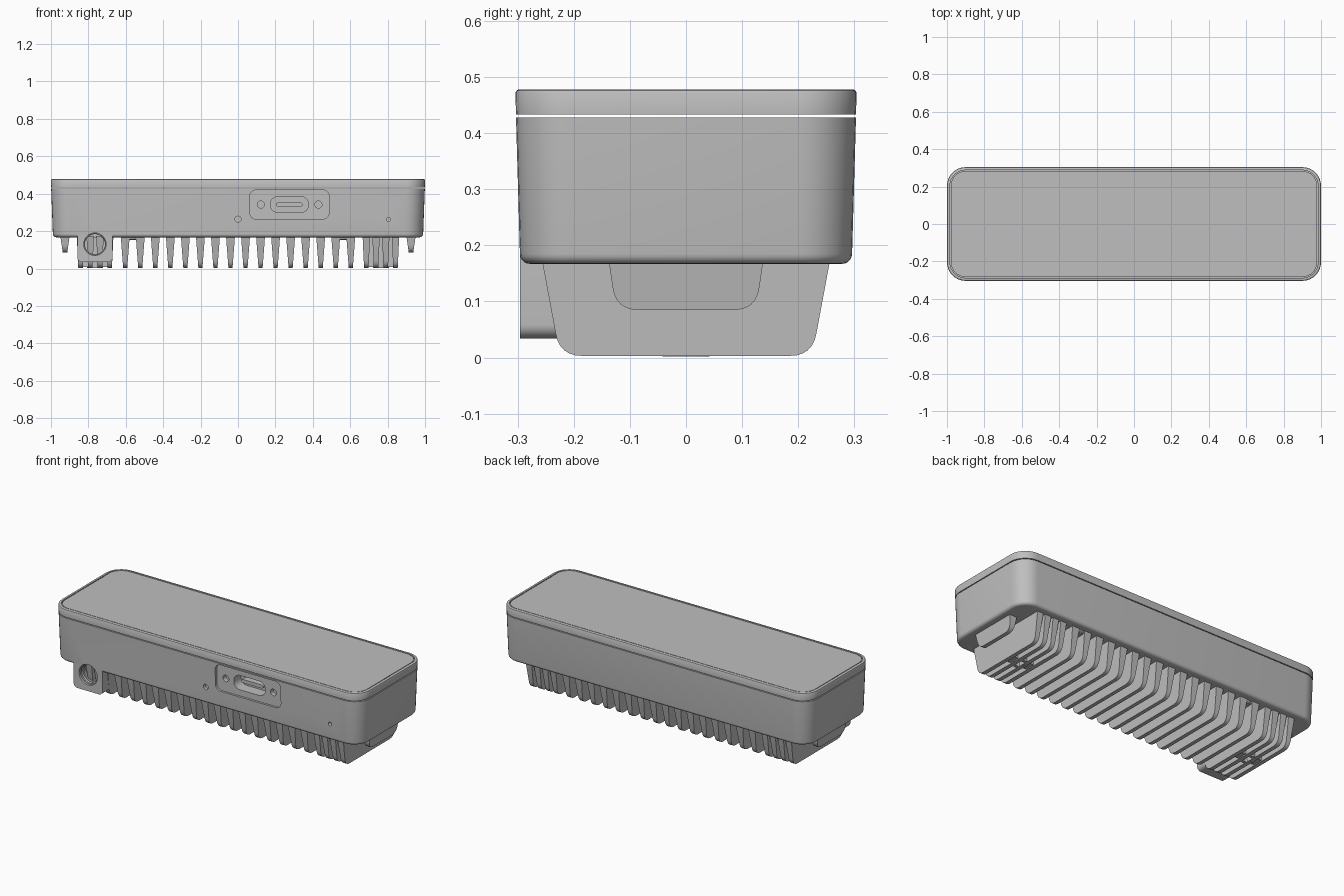
import bpy, math
from mathutils import Vector

cube = bpy.data.objects.get("Cube")
if cube:
    bpy.data.objects.remove(cube, do_unlink=True)

grey = bpy.data.materials.new("Satin grey")
grey.use_nodes = True
colour = (0.52, 0.52, 0.52, 1)
grey.diffuse_color = colour
grey.node_tree.nodes["Principled BSDF"].inputs["Base Color"].default_value = colour


def rounded(hx, hy, r, n=8):
    """Counter-clockwise outline of a rounded rectangle."""
    pts = []
    for k, (sx, sy) in enumerate(((1, 1), (-1, 1), (-1, -1), (1, -1))):
        for i in range(n + 1):
            a = math.pi / 2 * (k + i / n)
            pts.append((sx * (hx - r) + r * math.cos(a), sy * (hy - r) + r * math.sin(a)))
    return pts


def loft(name, rings):
    """Skin equal-length closed rings and cap both ends."""
    n = len(rings[0])
    faces = [list(range(n))[::-1], [(len(rings) - 1) * n + i for i in range(n)]]
    for k in range(len(rings) - 1):
        for i in range(n):
            j = (i + 1) % n
            faces.append([k * n + i, k * n + j, (k + 1) * n + j, (k + 1) * n + i])
    mesh = bpy.data.meshes.new(name)
    mesh.from_pydata([v for ring in rings for v in ring], [], faces)
    mesh.materials.append(grey)
    ob = bpy.data.objects.new(name, mesh)
    bpy.context.collection.objects.link(ob)
    return ob


def stack(name, levels, centre=(0, 0)):
    """Rounded slabs stacked in z; each level is (half x, half y, radius, z)."""
    return loft(name, [[(centre[0] + x, centre[1] + y, z) for x, y in rounded(hx, hy, r)]
                       for hx, hy, r, z in levels])


def front_prism(name, x, z, hx, hz, r, y0, y1):
    """Rounded prism running along y, from y0 (front) to y1 (back)."""
    return loft(name, [[(x + a, y, z + b) for a, b in rounded(hx, hz, r)] for y in (y1, y0)])


def boolean(ob, tool, operation):
    mod = ob.modifiers.new("Cut", 'BOOLEAN')
    mod.operation, mod.object, mod.solver = operation, tool, 'EXACT'
    bpy.context.view_layer.objects.active = ob
    bpy.ops.object.modifier_apply(modifier=mod.name)
    bpy.data.objects.remove(tool, do_unlink=True)


def smooth(ob):
    bpy.ops.object.select_all(action='DESELECT')
    ob.select_set(True)
    bpy.context.view_layer.objects.active = ob
    bpy.ops.object.shade_smooth_by_angle(angle=math.radians(30))


def fin(name, x, top_y, low_y, low_z, top_t, low_t, r=0.04):
    """Cooling fin: rounded trapezoid across y, thinning towards its lower edge."""
    top_z = 0.175
    side = Vector((low_y - top_y, low_z - top_z)).normalized()
    corner = Vector((low_y, low_z))
    a, b = corner - side * r, corner - Vector((r, 0))
    half = [Vector((top_y, top_z))]
    for i in range(7):
        t = i / 6
        half.append(a * (1 - t) ** 2 + corner * 2 * t * (1 - t) + b * t * t)
    outline = half + [Vector((-p.x, p.y)) for p in reversed(half)]

    def ring(s):
        return [(x + s * (low_t + (top_t - low_t) * (z - low_z) / (top_z - low_z)), y, z)
                for y, z in outline]
    return loft(name, [ring(1), ring(-1)])


# Main housing, slightly drafted, with a rounded lower edge
levels = []
for i in range(6):
    a = math.pi / 2 * i / 5
    d = 0.018 * (1 - math.sin(a))
    levels.append((0.99 - d, 0.296 - d, 0.095 - d, 0.167 + 0.018 * (1 - math.cos(a))))
levels.append((0.999, 0.303, 0.1, 0.428))
housing = stack("housing", levels)

# Cable entry merged into the housing, with a through bore
gland_x, gland_z = -0.765, 0.13
boolean(housing, front_prism("entry_block", gland_x, 0.125, 0.094, 0.091, 0.025, -0.2955, -0.17), 'UNION')
boolean(housing, front_prism("entry_bore", gland_x, gland_z, 0.06, 0.06, 0.06, -0.4, -0.168), 'DIFFERENCE')

# Connector recess, port slot, screw holes and indicator holes
for x, z, hx, hz, r, depth in ((0.275, 0.342, 0.212, 0.078, 0.035, -0.286),
                               (0.275, 0.342, 0.102, 0.042, 0.04, -0.22),
                               (0.122, 0.342, 0.019, 0.019, 0.019, -0.26),
                               (0.430, 0.342, 0.019, 0.019, 0.019, -0.26),
                               (0.0, 0.264, 0.016, 0.016, 0.016, -0.28),
                               (0.805, 0.262, 0.011, 0.011, 0.011, -0.27)):
    boolean(housing, front_prism("hole_cutter", x, z, hx, hz, r, -0.4, depth), 'DIFFERENCE')
smooth(housing)

# Port tongue inside the slot
smooth(front_prism("port_tongue", 0.275, 0.342, 0.07, 0.01, 0.008, -0.262, -0.21))

# Thread rings inside the bore
for i in range(4):
    bpy.ops.mesh.primitive_torus_add(major_radius=0.06, minor_radius=0.006, major_segments=32,
                                     minor_segments=6, rotation=(math.pi / 2, 0, 0),
                                     location=(gland_x, -0.278 + 0.026 * i, gland_z))
    ring = bpy.context.object
    ring.name = "bore_thread"
    ring.data.materials.append(grey)
    smooth(ring)

# Lid floating over a thin seam, with a groove around the top panel
smooth(stack("lid", [(0.999, 0.303, 0.1, 0.433), (1.0, 0.304, 0.1, 0.472), (0.998, 0.302, 0.098, 0.476),
                     (0.994, 0.298, 0.094, 0.478), (0.984, 0.288, 0.084, 0.478),
                     (0.984, 0.288, 0.084, 0.468), (0.979, 0.283, 0.079, 0.468),
                     (0.979, 0.283, 0.079, 0.477)]))

# Central row of cooling fins
for i in range(16):
    smooth(fin("cooling_fin", -0.603 + 0.0804 * i, 0.257, 0.225, 0.003, 0.024, 0.011))

# Mirrored end details
for s in (-1, 1):
    smooth(fin("end_fin", s * 0.925, 0.138, 0.125, 0.085, 0.025, 0.012))
    for x in (0.686, 0.738, 0.79, 0.842):
        smooth(fin("mount_fin", s * x, 0.257, 0.225, 0.003, 0.02, 0.012))
    # Cross web and bored screw boss between the mount fins
    web = stack("mount_web", [(0.08, 0.03, 0.005, 0.008), (0.08, 0.03, 0.005, 0.175)], (s * 0.764, 0))
    boss = stack("mount_boss", [(0.042, 0.042, 0.042, 0.002), (0.042, 0.042, 0.042, 0.174)], (s * 0.764, 0))
    bore = [(0.025, 0.025, 0.025, -0.05), (0.025, 0.025, 0.025, 0.08)]
    for part in (web, boss):
        boolean(part, stack("bore_cutter", bore, (s * 0.764, 0)), 'DIFFERENCE')
        smooth(part)
    # Low screw pads under the housing
    for y in (-0.2, 0.2):
        smooth(stack("screw_pad", [(0.045, 0.045, 0.045, 0.152), (0.05, 0.05, 0.05, 0.157),
                                   (0.05, 0.05, 0.05, 0.172)], (s * 0.562, y)))
